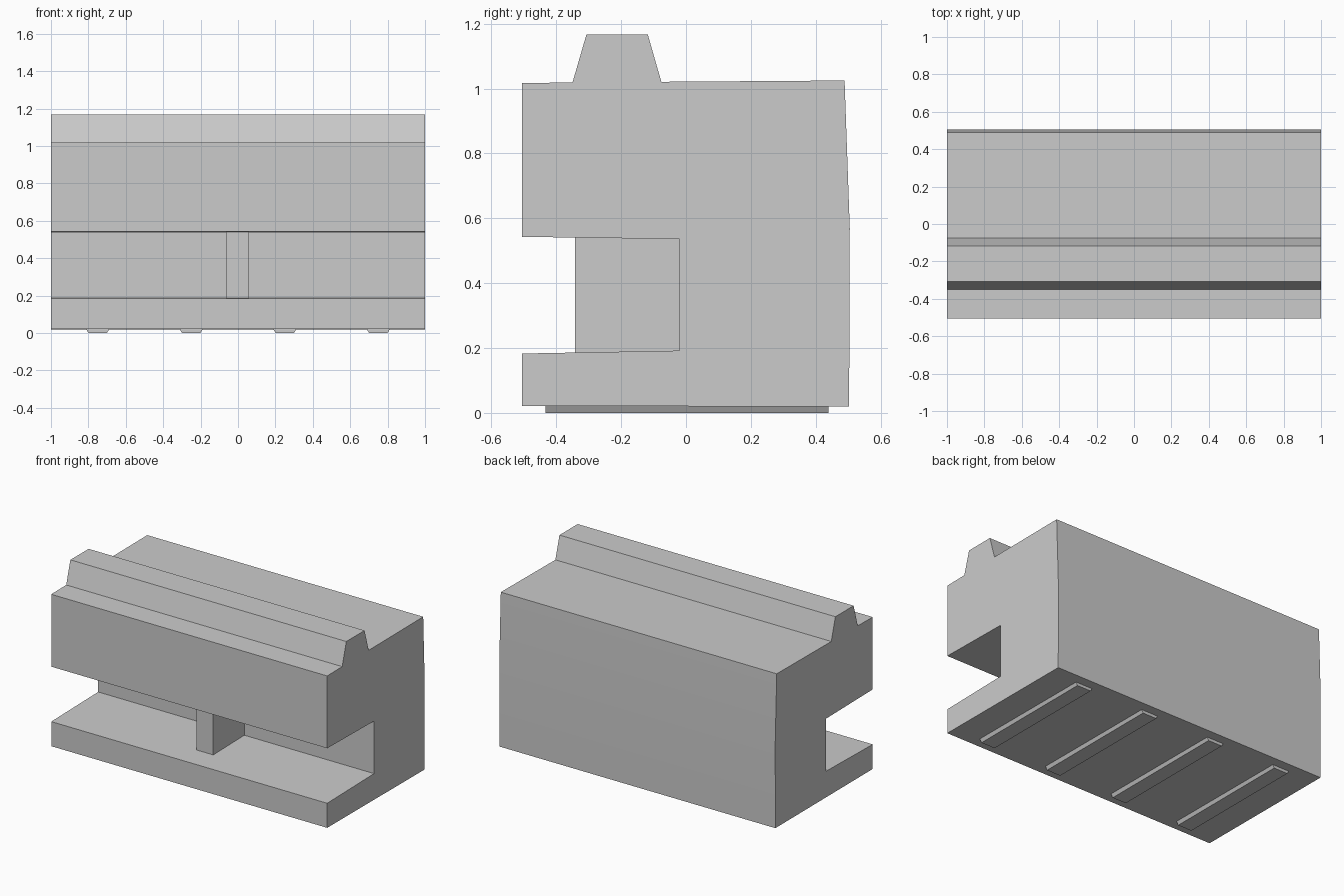
import bpy
import bmesh
from mathutils import Vector

default = bpy.data.objects.get("Cube")
if default:
    bpy.data.objects.remove(default, do_unlink=True)

# Single plain grey material
grey = bpy.data.materials.new("light grey")
grey.use_nodes = True
colour = (0.6, 0.6, 0.6, 1.0)
grey.diffuse_color = colour
grey.node_tree.nodes["Principled BSDF"].inputs["Base Color"].default_value = colour


def extrude_profile(name, points, direction):
    """Make a solid by extruding a closed outline along a direction."""
    bm = bmesh.new()
    face = bm.faces.new([bm.verts.new(p) for p in points])
    result = bmesh.ops.extrude_face_region(bm, geom=[face])
    moved = [g for g in result["geom"] if isinstance(g, bmesh.types.BMVert)]
    bmesh.ops.translate(bm, verts=moved, vec=Vector(direction))
    bmesh.ops.recalc_face_normals(bm, faces=bm.faces)
    mesh = bpy.data.meshes.new(name)
    bm.to_mesh(mesh)
    bm.free()
    mesh.materials.append(grey)
    obj = bpy.data.objects.new(name, mesh)
    bpy.context.collection.objects.link(obj)
    return obj


# Main body: C-shaped side outline (y, z) with a tapered ridge on top
body_outline = [
    (-0.505, 0.022), (-0.505, 0.183), (-0.02, 0.192), (-0.02, 0.536),
    (-0.505, 0.543), (-0.505, 1.017), (-0.35, 1.019), (-0.307, 1.167),
    (-0.118, 1.167), (-0.076, 1.021), (0.489, 1.025), (0.505, 0.57),
    (0.503, 0.019),
]
body = extrude_profile("body", [(-1, y, z) for y, z in body_outline], (2, 0, 0))

# Upright support in the front recess
support_outline = [(-0.063, -0.342), (0.06, -0.342), (0.06, -0.01), (-0.063, -0.01)]
extrude_profile("recess_support", [(x, y, 0.18) for x, y in support_outline], (0, 0, 0.362))

# Four tapered runners under the base
for i in range(4):
    x = -0.75 + i * 0.5
    runner = [(x - 0.062, 0.022), (x - 0.05, 0), (x + 0.05, 0), (x + 0.062, 0.022)]
    extrude_profile(f"base_runner_{i + 1}", [(px, -0.433, z) for px, z in runner], (0, 0.873, 0))

# Soften only the gentle bend in the back wall
bpy.ops.object.select_all(action="DESELECT")
body.select_set(True)
bpy.context.view_layer.objects.active = body
bpy.ops.object.shade_smooth_by_angle(angle=0.2)
